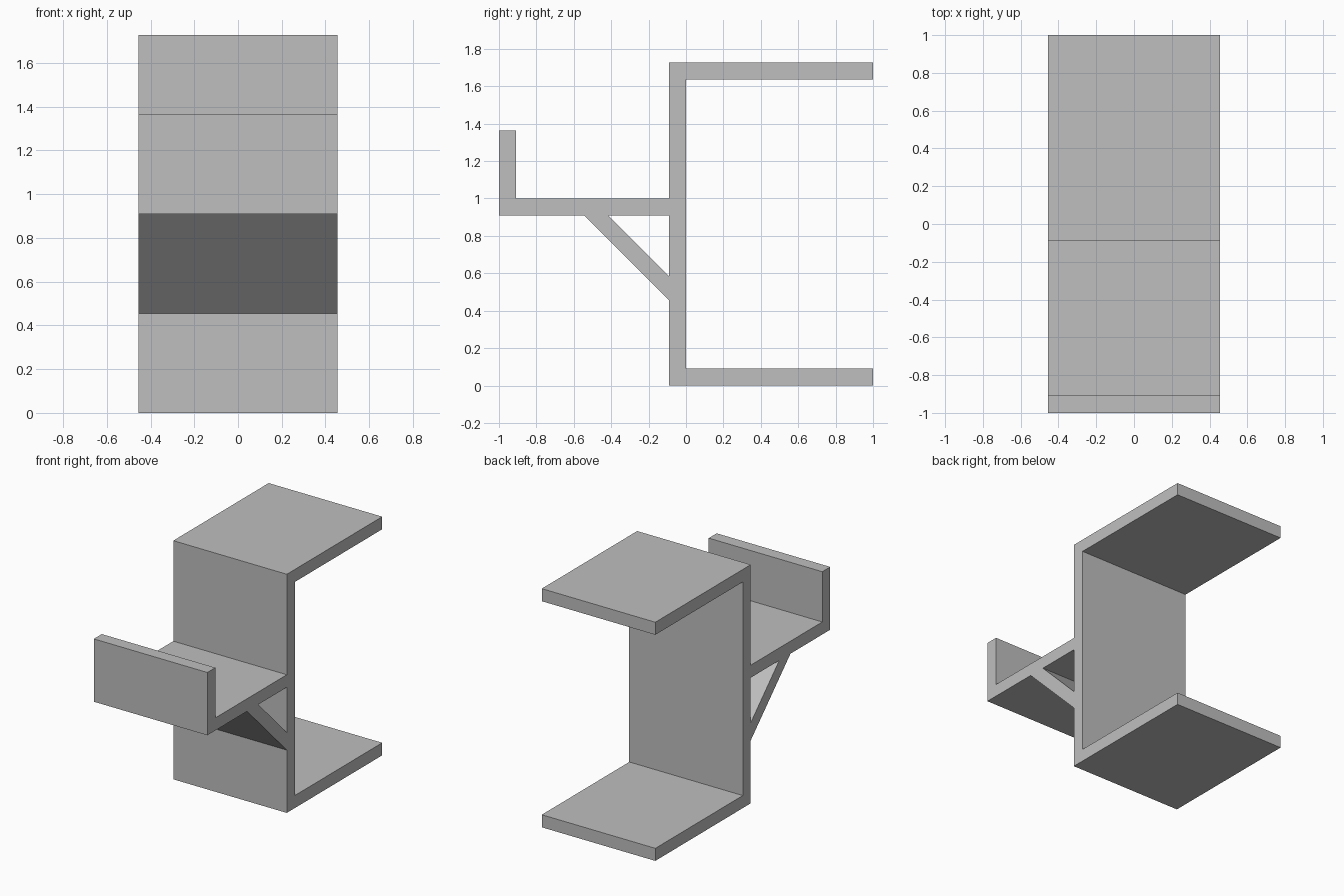
import bpy
import bmesh

cube = bpy.data.objects.get("Cube")
if cube:
    bpy.data.objects.remove(cube, do_unlink=True)

U = 1 / 11            # plate thickness, the module for every dimension
HALF_WIDTH = 5 * U

grey = bpy.data.materials.new("plain_grey")
grey.use_nodes = True
colour = (0.52, 0.52, 0.52, 1)
grey.diffuse_color = colour
grey.node_tree.nodes["Principled BSDF"].inputs["Base Color"].default_value = colour


def extrude_profile(name, profile):
    """Extrude a side profile of (y, z) points, in modules, across the width."""
    bm = bmesh.new()
    face = bm.faces.new([bm.verts.new((-HALF_WIDTH, y * U, z * U)) for y, z in profile])
    result = bmesh.ops.extrude_face_region(bm, geom=[face])
    moved = [v for v in result["geom"] if isinstance(v, bmesh.types.BMVert)]
    bmesh.ops.translate(bm, verts=moved, vec=(2 * HALF_WIDTH, 0, 0))
    bmesh.ops.recalc_face_normals(bm, faces=bm.faces)
    mesh = bpy.data.meshes.new(name)
    bm.to_mesh(mesh)
    bm.free()
    mesh.materials.append(grey)
    obj = bpy.data.objects.new(name, mesh)
    bpy.context.collection.objects.link(obj)
    return obj


# Channel: upright plate with a top and a bottom arm reaching back
extrude_profile("clamp_channel", [
    (-1, 0), (11, 0), (11, 1), (0, 1),
    (0, 18), (11, 18), (11, 19), (-1, 19)])

# Shelf with an upturned front lip
extrude_profile("hook_shelf", [
    (-1, 10), (-1, 11), (-10, 11), (-10, 15), (-11, 15), (-11, 10)])

# Diagonal brace, one module thick, under the shelf
slant = 2 ** 0.5
extrude_profile("diagonal_brace", [
    (-1, 5), (-1, 5 + slant), (-6 + slant, 10), (-6, 10)])
